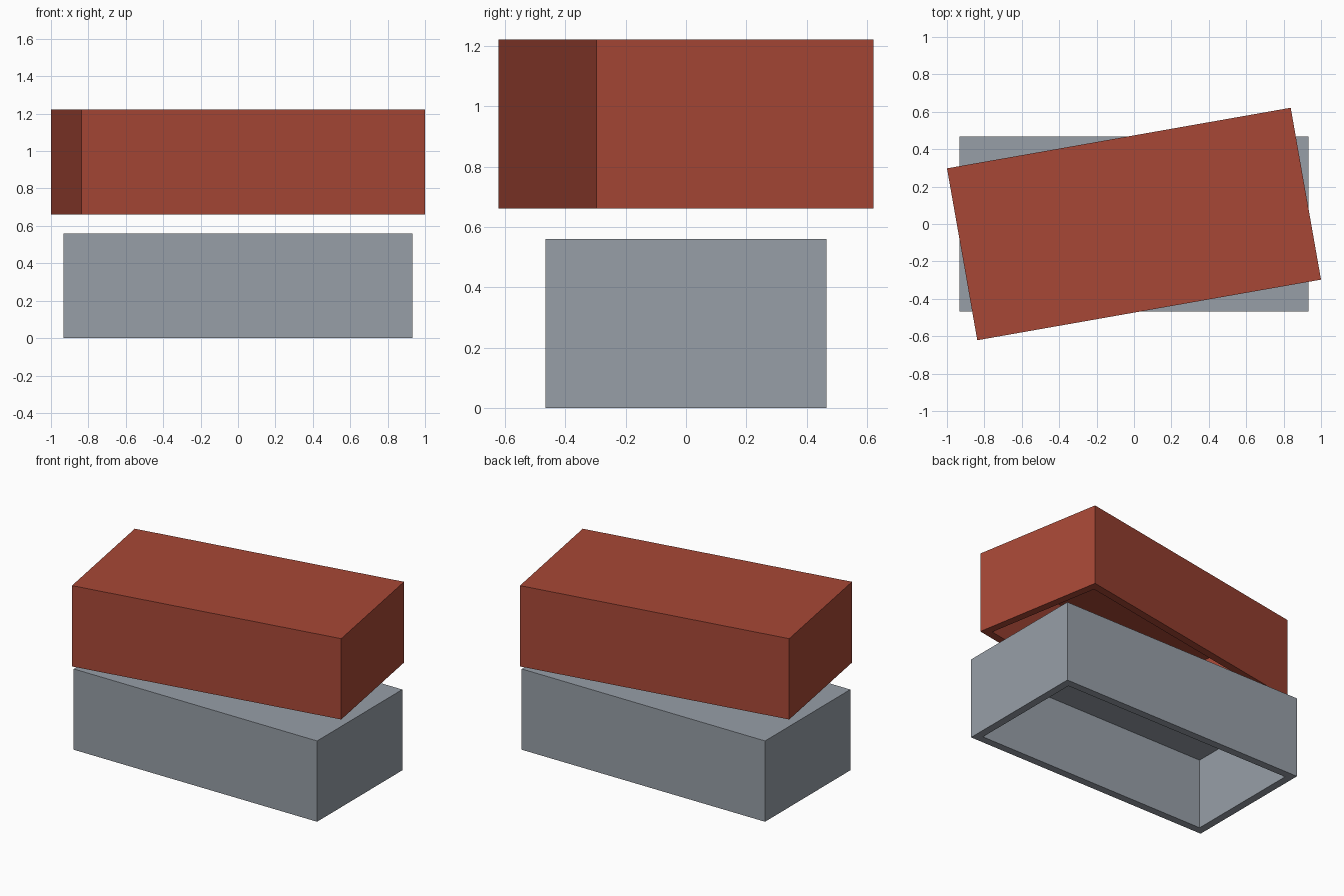
import bpy
import bmesh
from math import radians
from mathutils import Matrix

cube = bpy.data.objects.get("Cube")
if cube:
    bpy.data.objects.remove(cube, do_unlink=True)

LENGTH, WIDTH, HEIGHT = 1.866, 0.933, 0.56
WALL = 0.0745


def make_material(name, rgb):
    mat = bpy.data.materials.new(name)
    mat.use_nodes = True
    color = (*rgb, 1.0)
    mat.diffuse_color = color
    mat.node_tree.nodes["Principled BSDF"].inputs["Base Color"].default_value = color
    return mat


def make_shell(name, base_z, turn, mat):
    """Box with an even wall thickness, open underneath."""
    bm = bmesh.new()
    bmesh.ops.create_cube(bm, size=1, matrix=Matrix.Diagonal((LENGTH, WIDTH, HEIGHT, 1)))
    bm.normal_update()
    bottom = min(bm.faces, key=lambda f: f.normal.z)
    # Rim around the opening, then the cavity pushed up inside
    bmesh.ops.inset_region(bm, faces=[bottom], thickness=WALL)
    cavity = bmesh.ops.extrude_discrete_faces(bm, faces=[bottom])["faces"][0]
    bmesh.ops.translate(bm, verts=cavity.verts, vec=(0, 0, HEIGHT - WALL))
    bmesh.ops.recalc_face_normals(bm, faces=bm.faces)
    mesh = bpy.data.meshes.new(name)
    bm.to_mesh(mesh)
    bm.free()
    mesh.materials.append(mat)
    obj = bpy.data.objects.new(name, mesh)
    obj.location.z = base_z + HEIGHT / 2
    obj.rotation_euler.z = radians(turn)
    bpy.context.collection.objects.link(obj)
    return obj


# Lower box, and the upper box floating above it with a slight twist
make_shell("lower_box", 0, 0, make_material("slate grey", (0.31, 0.345, 0.39)))
make_shell("upper_box", 0.662, 10, make_material("brick red", (0.39, 0.064, 0.037)))
